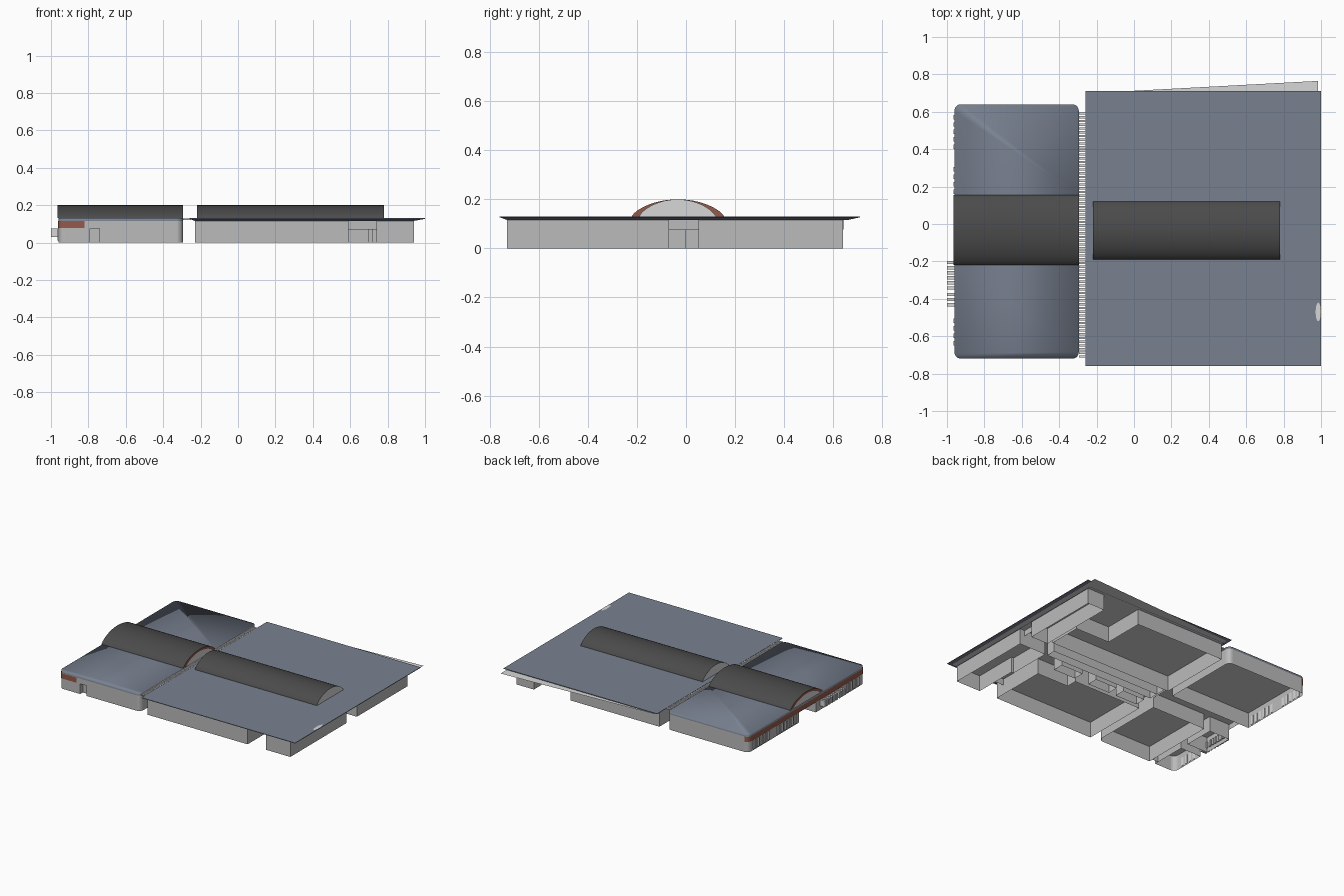
import bpy, bmesh, math

if "Cube" in bpy.data.objects:
    bpy.data.objects.remove(bpy.data.objects["Cube"])


def mat(name, c):
    m = bpy.data.materials.new(name)
    m.diffuse_color = (*c, 1)
    m.use_nodes = True
    m.node_tree.nodes["Principled BSDF"].inputs["Base Color"].default_value = m.diffuse_color
    return m


SLATE = mat("slate_roof", (0.19, 0.22, 0.28))
DARK = mat("dark_vault", (0.07, 0.07, 0.07))
GREY = mat("grey_wall", (0.50, 0.50, 0.50))
LIGHT = mat("light_trim", (0.68, 0.68, 0.68))
BRICK = mat("brick_red", (0.30, 0.10, 0.07))


def finish(name, bm, *mats, normals=False):
    if normals:
        bmesh.ops.recalc_face_normals(bm, faces=bm.faces)
    me = bpy.data.meshes.new(name)
    bm.to_mesh(me)
    bm.free()
    for m in mats:
        me.materials.append(m)
    ob = bpy.data.objects.new(name, me)
    bpy.context.collection.objects.link(ob)
    return ob


def add_box(bm, x0, x1, y0, y1, z0, z1):
    v = bmesh.ops.create_cube(bm, size=1)["verts"]
    for p in v:
        p.co = ((x0 + x1) / 2 + p.co.x * (x1 - x0), (y0 + y1) / 2 + p.co.y * (y1 - y0),
                (z0 + z1) / 2 + p.co.z * (z1 - z0))


def rounded(x0, x1, y0, y1, r, n=6):
    pts = []
    for cx, cy, a in ((x1 - r, y1 - r, 0), (x0 + r, y1 - r, 90),
                      (x0 + r, y0 + r, 180), (x1 - r, y0 + r, 270)):
        for i in range(n + 1):
            t = math.radians(a + 90 * i / n)
            pts.append((cx + r * math.cos(t), cy + r * math.sin(t)))
    return pts


def ribbon(name, pts, z0, z1, m, closed=True):
    """Thin upright wall following a plan outline (counter-clockwise)."""
    bm = bmesh.new()
    lo = [bm.verts.new((x, y, z0)) for x, y in pts]
    hi = [bm.verts.new((x, y, z1)) for x, y in pts]
    n = len(pts)
    for i in range(n if closed else n - 1):
        j = (i + 1) % n
        bm.faces.new((lo[i], lo[j], hi[j], hi[i]))
    return finish(name, bm, m)


def rect(x0, x1, y0, y1):
    return [(x0, y0), (x1, y0), (x1, y1), (x0, y1)]


def sheet(name, pts, z, m):
    bm = bmesh.new()
    bm.faces.new([bm.verts.new((x, y, z)) for x, y in pts])
    return finish(name, bm, m)


def arc(cy, w, h, z, n=28):
    """Vault profile, a little fuller than a circular segment."""
    ts = [-math.cos(math.pi * i / n) for i in range(n + 1)]
    return [(cy + w * t, z + h * max(0, 1 - t * t) ** 0.72) for t in ts]


def vault(name, x0, x1, cy, w, h, z, cap):
    prof = arc(cy, w, h, z)
    bm = bmesh.new()
    a = [bm.verts.new((x0, y, zz)) for y, zz in prof]
    b = [bm.verts.new((x1, y, zz)) for y, zz in prof]
    for i in range(len(prof) - 1):
        bm.faces.new((a[i], b[i], b[i + 1], a[i + 1])).smooth = True
    for loop in (a, b):
        bm.faces.new([bm.verts.new(v.co) for v in loop]).material_index = 1
    return finish(name, bm, DARK, cap, normals=True)


def vault_panel(name, x, cy, w, h, z, m):
    bm = bmesh.new()
    bm.faces.new([bm.verts.new((x, y, zz)) for y, zz in arc(cy, w, h, z)])
    finish(name, bm, m)


# --- Large hall: flared flat roof, soffit and vault
bm = bmesh.new()
rings = [[bm.verts.new((x, y, z)) for x, y in rect(*r)] for r, z in (
    ((-0.23, 0.94, -0.73, 0.66), 0.116), ((-0.26, 1.0, -0.76, 0.71), 0.127),
    ((-0.26, 1.0, -0.76, 0.71), 0.131))]
for a, b in zip(rings, rings[1:]):
    for i in range(4):
        bm.faces.new((a[i], a[(i + 1) % 4], b[(i + 1) % 4], b[i]))
bm.faces.new(rings[-1])
finish("hall_roof", bm, SLATE)
sheet("hall_soffit", [(-0.23, 0.70), (0.985, 0.765), (0.985, -0.73), (-0.23, -0.73)], 0.117, LIGHT)
vault("hall_vault", -0.22, 0.78, -0.035, 0.155, 0.069, 0.131, LIGHT)
sheet("roof_marker", [(0.985 + 0.014 * math.cos(t * math.pi / 8), -0.47 + 0.05 * math.sin(t * math.pi / 8))
                      for t in range(16)], 0.133, LIGHT)

# --- Large hall: shop units around the cross-shaped corridors, open below
TOP = 0.117
ribbon("south_store_walls", [(-0.23, -0.73), (0.59, -0.73), (0.59, -0.30), (0.33, -0.30),
                             (0.33, -0.22), (-0.23, -0.22)], 0, TOP, GREY)
ribbon("south_corner_walls", [(0.74, -0.73), (0.94, -0.73), (0.94, -0.07), (0.72, -0.07),
                              (0.72, -0.40), (0.74, -0.40)], 0, TOP, GREY)
ribbon("north_store_walls", [(-0.23, 0.08), (0.78, 0.08), (0.78, 0.33), (0.50, 0.33),
                             (0.50, 0.64), (-0.23, 0.64)], 0, TOP, GREY)
ribbon("north_corner_walls", rect(0.80, 0.94, 0.05, 0.64), 0, TOP, GREY)
ribbon("middle_shop_walls", rect(-0.20, 0.70, -0.07, 0.0), 0, TOP, GREY)
for i, (x0, x1) in enumerate(((-0.18, 0.0), (0.06, 0.24), (0.36, 0.54))):
    ribbon(f"corridor_kiosk_walls_{i + 1}", rect(x0, x1, -0.19, -0.11), 0, TOP, GREY)
ribbon("corridor_end_wall", [(-0.20, 0.0), (-0.20, 0.08)], 0, TOP, GREY, closed=False)
ribbon("entrance_lintel", [(0.90, -0.07), (0.90, 0.05)], 0.075, TOP, GREY, closed=False)
ribbon("front_recess_wall", [(0.59, -0.66), (0.74, -0.66)], 0.07, TOP, GREY, closed=False)

# --- Small hall: smooth roof cap with skirt, split along the vault edges
X0, X1, Y0, Y1, R = -0.96, -0.295, -0.72, 0.64, 0.035
plan = rounded(X0, X1, Y0, Y1, R)
bm = bmesh.new()
lo = [bm.verts.new((x, y, 0.115)) for x, y in plan]
hi = [bm.verts.new((x, y, 0.131)) for x, y in plan]
n = len(plan)
for i in range(n):
    j = (i + 1) % n
    bm.faces.new((lo[i], lo[j], hi[j], hi[i]))
bm.faces.new(hi)
for y in (0.155, -0.22):
    bmesh.ops.bisect_plane(bm, geom=bm.verts[:] + bm.edges[:] + bm.faces[:],
                           plane_co=(0, y, 0), plane_no=(0, 1, 0))
for f in bm.faces:
    f.smooth = True
finish("small_hall_roof", bm, SLATE)
sheet("small_hall_soffit", plan[::-1], 0.114, LIGHT)
vault("small_hall_vault", -0.965, -0.295, -0.033, 0.187, 0.069, 0.131, BRICK)
for side, x in (("west", -0.967), ("east", -0.293)):
    vault_panel(f"{side}_vault_window", x, -0.033, 0.155, 0.055, 0.131, LIGHT)

# --- Small hall: upper wall ring, brick band and lower shop units
ribbon("small_hall_upper_wall", plan, 0.075, 0.115, GREY)
outer = rounded(X0 - 0.003, X1, Y0 - 0.003, Y1 + 0.003, R)
band = [p for p in outer if p[0] < -0.9]
ribbon("brick_band", band + [(-0.82, Y0 - 0.003)], 0.077, 0.115, BRICK, closed=False)
corner = rounded(X0, X1, 0.04, Y1, R)
ribbon("small_north_store_walls", corner[:14] + [(X0, 0.05), (X1, 0.05)], 0, 0.115, GREY)
corner = rounded(X0, -0.79, Y0, -0.2, R)
ribbon("small_corner_unit_walls", [(-0.79, -0.45), (X0, -0.45)] + corner[14:21] + [(-0.79, Y0)],
       0, 0.115, GREY)
corner = rounded(-0.74, X1, Y0, -0.2, R)
ribbon("small_south_store_walls", [(X1, -0.15), (-0.74, -0.15), (-0.74, Y0)] + corner[21:],
       0, 0.115, GREY)
ribbon("small_west_unit_walls", rect(X0, -0.79, -0.38, -0.15), 0, 0.115, GREY)
ribbon("small_slot_wall", [(-0.79, -0.69), (-0.74, -0.69)], 0, 0.115, GREY, closed=False)

# --- West front: projecting posts and flush arcade pilasters
bm = bmesh.new()
for start, count in ((-0.35, 6), (-0.44, 3)):
    for i in range(count):
        y = start + i * 0.027
        add_box(bm, -1.0, -0.95, y, y + 0.017, 0.03, 0.075)
finish("west_projecting_posts", bm, LIGHT)
bm = bmesh.new()
for start, count in ((0.08, 6), (0.40, 5), (-0.65, 4)):
    for i in range(count):
        y = start + i * 0.04
        add_box(bm, -0.966, -0.958, y, y + 0.024, 0.01, 0.075)
finish("west_arcade_pilasters", bm, LIGHT)

# --- Slatted canopy bridging the passage between the halls
bm = bmesh.new()
for i in range(66):
    y = -0.715 + i * 0.02
    add_box(bm, -0.295, -0.25, y, y + 0.012, 0.122, 0.13)
finish("passage_slats", bm, LIGHT)
